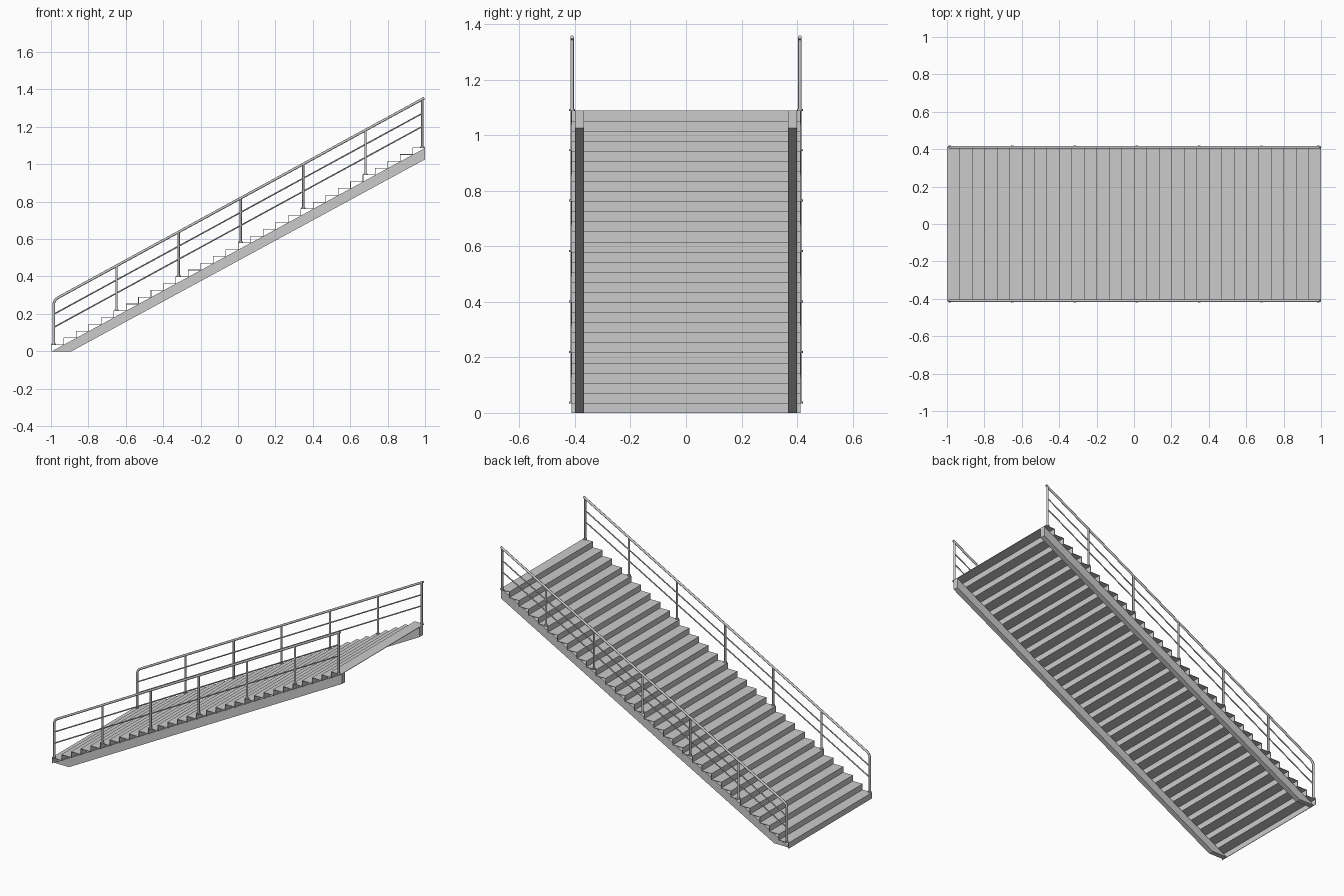
import bpy, bmesh
from mathutils import Vector

if "Cube" in bpy.data.objects:
    bpy.data.objects.remove(bpy.data.objects["Cube"], do_unlink=True)

STEPS = 30
RUN, RISE = 2 / STEPS, 1.09 / STEPS
SLOPE = RISE / RUN
HALF_WIDTH = 0.413
SHEET = 0.003
RAIL_Y = 0.41

metal = bpy.data.materials.new("light grey metal")
metal.use_nodes = True
grey = (0.6, 0.6, 0.6, 1)
metal.diffuse_color = grey
metal.node_tree.nodes["Principled BSDF"].inputs["Base Color"].default_value = grey


def add_object(name, bm):
    bmesh.ops.recalc_face_normals(bm, faces=bm.faces)
    mesh = bpy.data.meshes.new(name)
    bm.to_mesh(mesh)
    bm.free()
    mesh.materials.append(metal)
    obj = bpy.data.objects.new(name, mesh)
    bpy.context.collection.objects.link(obj)
    return obj


def extrude_profile(name, profile, y0, y1):
    """Extrude a closed side profile (x, z) from y0 to y1."""
    bm = bmesh.new()
    face = bm.faces.new([bm.verts.new((x, y0, z)) for x, z in profile])
    result = bmesh.ops.extrude_face_region(bm, geom=[face])
    verts = [g for g in result["geom"] if isinstance(g, bmesh.types.BMVert)]
    bmesh.ops.translate(bm, verts=verts, vec=(0, y1 - y0, 0))
    return add_object(name, bm)


def tube(name, points, radius):
    """Round bar along a path, turned into a mesh."""
    curve = bpy.data.curves.new(name, "CURVE")
    curve.dimensions = "3D"
    curve.bevel_depth = radius
    curve.bevel_resolution = 2
    curve.use_fill_caps = True
    spline = curve.splines.new("POLY")
    spline.points.add(len(points) - 1)
    for p, co in zip(spline.points, points):
        p.co = (*co, 1)
    temp = bpy.data.objects.new(name, curve)
    bpy.context.collection.objects.link(temp)
    mesh = bpy.data.meshes.new_from_object(
        temp.evaluated_get(bpy.context.evaluated_depsgraph_get()))
    bpy.data.objects.remove(temp, do_unlink=True)
    mesh.materials.clear()
    mesh.materials.append(metal)
    obj = bpy.data.objects.new(name, mesh)
    bpy.context.collection.objects.link(obj)
    mesh.shade_smooth()
    mesh.set_sharp_from_angle(angle=0.9)
    return obj


def nosing_line(x):
    """Height of the stair pitch line at x."""
    return (x + 1) * SLOPE


# Folded sheet of treads and risers, open underneath
upper, lower = [], []
for i in range(STEPS):
    x, z = -1 + i * RUN, i * RISE
    upper += [(x, z), (x, z + RISE)]
    lower += [(x + SHEET, max(z - SHEET, 0)), (x + SHEET, z + RISE - SHEET)]
end = [(1, 1.09), (1, 1.09 - SHEET)]
extrude_profile("folded_steps", upper + end + lower[::-1], -HALF_WIDTH, HALF_WIDTH)

# Sloping stringers under the steps
stringer = [(-0.995, 0), (-0.89, 0), (1, 1.026), (1, 1.087)]
for side, s in (("right", -1), ("left", 1)):
    extrude_profile(side + "_stringer", stringer, s * 0.368, s * 0.4)

# Railings
post_xs = [-0.985, -0.65, -0.317, 0.015, 0.349, 0.682, 0.985]
TOP = 0.266
for side, s in (("right", -1), ("left", 1)):
    y = s * RAIL_Y
    first = post_xs[0]
    corner = Vector((first, y, nosing_line(first) + TOP))
    along = Vector((1, 0, SLOPE)).normalized()

    # Handrail bending down into the first post
    a, b = corner - Vector((0, 0, 0.025)), corner + along * 0.025
    bend = []
    for k in range(7):
        t = k / 6
        bend.append(a * (1 - t) ** 2 + corner * 2 * t * (1 - t) + b * t * t)
    finish = Vector((0.996, y, nosing_line(0.996) + TOP))
    tube(side + "_handrail", [Vector((first, y, RISE))] + bend + [finish], 0.007)

    # Thin middle rails
    for label, offset in (("lower", 0.12), ("upper", 0.19)):
        ends = [Vector((x, y, nosing_line(x) + offset)) for x in (first, post_xs[-1])]
        tube(f"{side}_{label}_rail", ends, 0.0038)

    # Posts with round foot plates standing on the treads
    for n, x in enumerate(post_xs):
        base = (int((x + 1) / RUN) + 1) * RISE
        if n:
            tube(f"{side}_post_{n}", [(x, y, base), (x, y, nosing_line(x) + TOP)], 0.0062)
        tube(f"{side}_post_foot_{n}", [(x, y, base - 0.002), (x, y, base + 0.005)], 0.011)
